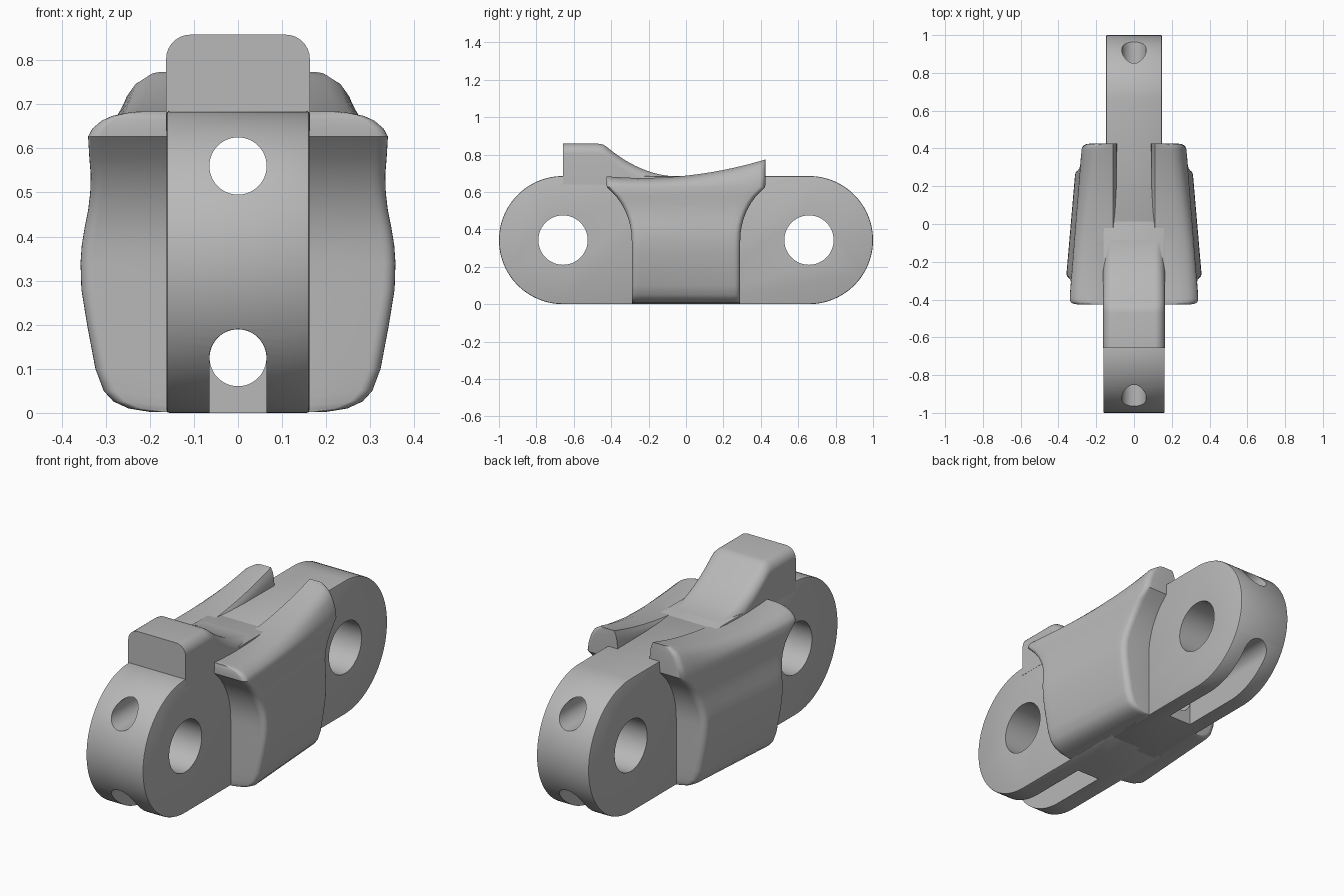
import bpy, bmesh
from math import sin, cos, pi, sqrt, radians

cube = bpy.data.objects.get("Cube")
if cube:
    bpy.data.objects.remove(cube, do_unlink=True)

# One plain grey for the whole link
grey = bpy.data.materials.new("plain grey")
grey.use_nodes = True
COLOUR = (0.48, 0.48, 0.48, 1)
grey.diffuse_color = COLOUR
grey.node_tree.nodes["Principled BSDF"].inputs["Base Color"].default_value = COLOUR

HOLE_Y, MID_Z = 0.6575, 0.3425


def make_object(name, bm):
    bmesh.ops.recalc_face_normals(bm, faces=bm.faces)
    mesh = bpy.data.meshes.new(name)
    bm.to_mesh(mesh)
    bm.free()
    mesh.materials.append(grey)
    obj = bpy.data.objects.new(name, mesh)
    bpy.context.collection.objects.link(obj)
    return obj


def loft(rings, caps=True):
    bm = bmesh.new()
    loops = [[bm.verts.new(p) for p in ring] for ring in rings]
    n = len(loops[0])
    for a, b in zip(loops, loops[1:]):
        for i in range(n):
            j = (i + 1) % n
            bm.faces.new((a[i], a[j], b[j], b[i]))
    for loop in (loops[0], loops[-1]):
        if caps:
            bm.faces.new(loop)
        else:  # strip of quads joining the two long sides of the loop
            for i in range(n // 2 - 1):
                bm.faces.new((loop[i], loop[i + 1], loop[n - 2 - i], loop[n - 1 - i]))
    return bm


def prism(name, pts, axis, a, b):
    place = (lambda d, p: (d, *p)) if axis == "x" else (lambda d, p: (p[0], d, p[1]))
    return make_object(name, loft([[place(d, p) for p in pts] for d in (a, b)]))


def arc(cx, cz, r, start, end, steps):
    angles = [radians(start + (end - start) * i / steps) for i in range(steps + 1)]
    return [(cx + r * cos(t), cz + r * sin(t)) for t in angles]


def bake(obj):
    graph = bpy.context.evaluated_depsgraph_get()
    mesh = bpy.data.meshes.new_from_object(obj.evaluated_get(graph))
    obj.modifiers.clear()
    obj.data = mesh


def smooth(obj, angle=35):
    bpy.ops.object.select_all(action="DESELECT")
    obj.select_set(True)
    bpy.context.view_layer.objects.active = obj
    bpy.ops.object.shade_smooth_by_angle(angle=radians(angle))


def round_cutter(name, cx, cz, r, axis, a, b):
    return prism(name, arc(cx, cz, r, 0, 360, 48)[:-1], axis, a, b)


# Two rounded link ends, drilled for the pin, the upper bore and the lower slot
for name, side, half in (("front_link_end", -1, 0.162), ("back_link_end", 1, 0.148)):
    outline = [(-0.02, 0)] + arc(HOLE_Y, MID_Z, MID_Z, -90, 90, 48) + [(-0.02, 2 * MID_Z)]
    link = prism(name, [(side * y, z) for y, z in outline], "x", -half, half)
    bevel = link.modifiers.new("edge", "BEVEL")
    bevel.width, bevel.segments, bevel.angle_limit = 0.006, 2, radians(40)
    slot = arc(0, 0.125, 0.065, 0, 180, 24) + [(-0.065, -0.1), (0.065, -0.1)]
    cutters = [
        round_cutter("pin_cutter", side * HOLE_Y, MID_Z, 0.132, "x", -0.5, 0.5),
        round_cutter("upper_bore_cutter", 0, 0.56, 0.065, "y", -1.2, 1.2),
        round_cutter("lower_bore_cutter", 0, 0.125, 0.0645, "y", -0.36, 0.36),
        prism("slot_cutter", slot, "y", side * 0.35, side * 1.2),
    ]
    for cutter in cutters:
        cutter.hide_render = True
        cut = link.modifiers.new(cutter.name, "BOOLEAN")
        cut.operation, cut.solver, cut.object = "DIFFERENCE", "EXACT", cutter
    bake(link)
    for cutter in cutters:
        bpy.data.objects.remove(cutter, do_unlink=True)
    smooth(link)

# Raised tooth with rounded shoulders and a hollow ramp behind it
BASE, HALF = 0.64, 0.163
crest = [(-0.657, 0.858), (-0.47, 0.858), (-0.445, 0.854), (-0.425, 0.842)]
for i in range(1, 17):
    t = i / 16
    crest.append((-0.425 + 0.4 * t, 0.682 + 0.16 * (1 - t) ** 2.1))
rings = []
for y, h in crest:
    r = min(0.055, h - BASE - 0.002)
    top = arc(HALF - r, h - r, r, 0, 90, 8)
    section = [(HALF, BASE)] + top + [(-x, z) for x, z in reversed(top)] + [(-HALF, BASE)]
    rings.append([(x, y, z) for x, z in section])
smooth(make_object("drive_tooth", loft(rings)))


# Side guides: horizontal layers that flare around the neighbouring link ends
def reach(z):
    if z <= MID_Z:
        return 0.29
    if z > 0.628:
        return 0.425
    return 0.66 - sqrt(0.37 ** 2 - (z - MID_Z) ** 2)


LAYERS = [(0.002, 0.2), (0.01, 0.25), (0.026, 0.285), (0.05, 0.307), (0.1, 0.326),
          (0.2, 0.345), (0.28, 0.358), (0.34, 0.36), (0.38, 0.357), (0.42, 0.35),
          (0.46, 0.341), (0.5, 0.335), (0.54, 0.332), (0.58, 0.333), (0.627, 0.332),
          (0.645, 0.322), (0.662, 0.302), (0.672, 0.28), (0.68, 0.24)]
CORNER = 0.03
ENDS = [CORNER * (1 - cos(pi / 2 * i / 5)) for i in range(6)]

for name, side in (("left_guide", 1), ("right_guide", -1)):
    rings = []
    for z, width in LAYERS:
        e = reach(z)
        stretch = max(0, (z - 0.627) / 0.053)
        inner_x = 0.09 + 0.02 * stretch ** 4
        run = e - CORNER
        ys = [d - e for d in ENDS] + [run * (i / 8 - 1) for i in range(1, 16)]
        ys += [e - d for d in reversed(ENDS)]
        outer, inner = [], []
        for y in ys:
            gap = max(0, CORNER - (e - abs(y)))
            pull = CORNER - sqrt(max(0, CORNER ** 2 - gap ** 2))
            x = width * (0.93 - 0.24 * y) - pull
            lift = stretch * (0.007 + 0.106 * y + 0.23 * y * y)
            outer.append((side * x, y, z + lift))
            inner.append((side * inner_x, y, z + lift))
        rings.append(outer + inner[::-1])
    smooth(make_object(name, loft(rings, caps=False)), 40)
